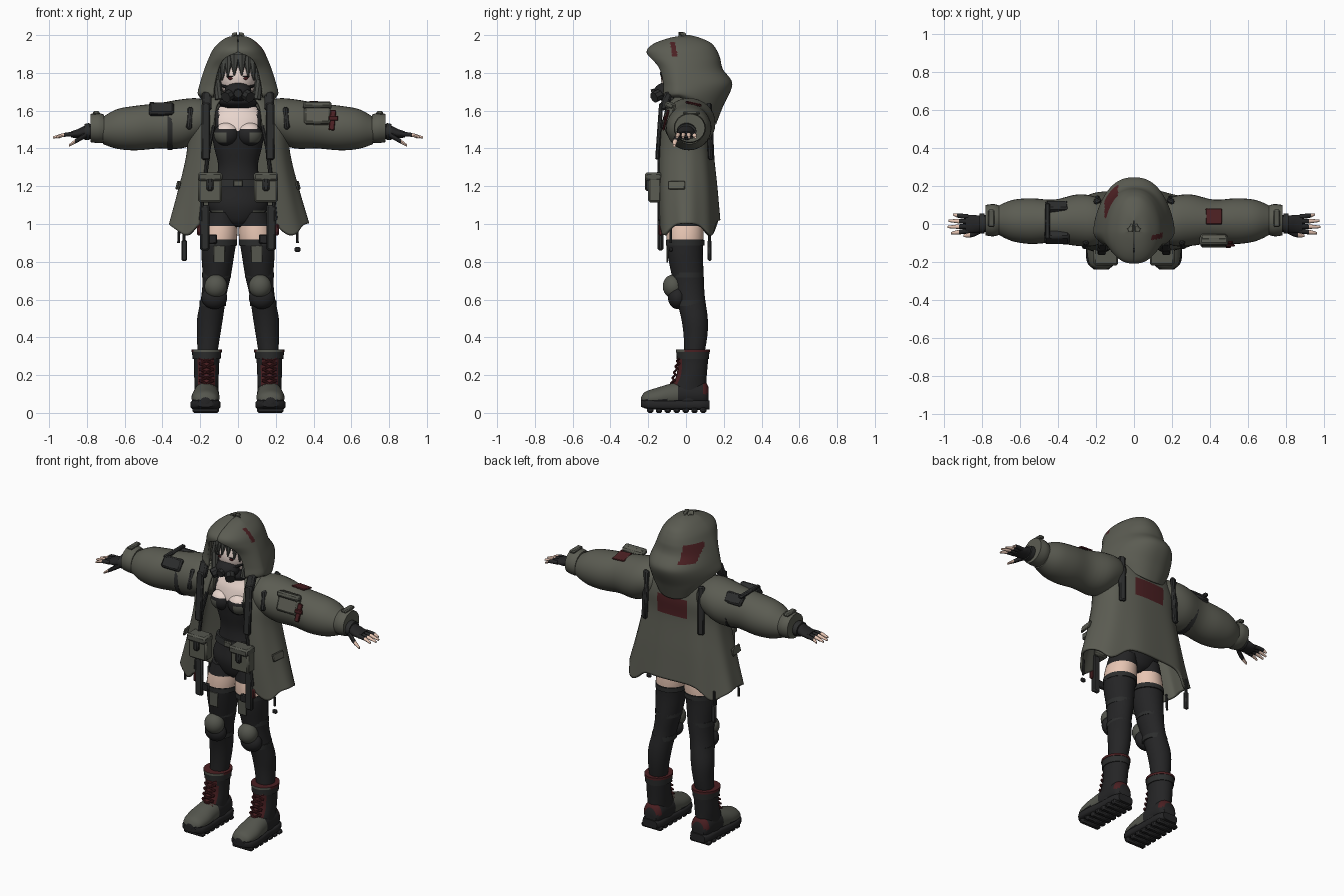
import bpy, bmesh, math
from mathutils import Vector, Matrix, Euler

cube = bpy.data.objects.get("Cube")
if cube:
    bpy.data.objects.remove(cube)

COLOURS = {
    "olive cloth": (.105, .107, .085), "grey patch": (.09, .093, .076), "black fabric": (.018, .018, .019),
    "black webbing": (.025, .026, .026), "dark red": (.07, .014, .016), "pale face": (.85, .7, .64),
    "warm skin": (.8, .56, .45), "dark hair": (.06, .063, .056)}
OLIVE, PATCH, BLACK, WEB, RED, PALE, SKIN, HAIR = COLOURS
MATS, MADE = {}, []
for label, rgb in COLOURS.items():
    m = MATS[label] = bpy.data.materials.new(label)
    m.use_nodes = True
    m.diffuse_color = (*rgb, 1)
    bsdf = next(n for n in m.node_tree.nodes if n.type == 'BSDF_PRINCIPLED')
    bsdf.inputs["Base Color"].default_value = (*rgb, 1)
    bsdf.inputs["Roughness"].default_value = .9

def finish(name, bm, mat, mirror=False, thick=0):
    """Turn a bmesh into an object; mat is a colour name or a rule on the face centre."""
    bmesh.ops.recalc_face_normals(bm, faces=bm.faces[:])
    mesh = bpy.data.meshes.new(name)
    slots = []
    for f in bm.faces:
        label = mat(f.calc_center_median()) if callable(mat) else mat
        if label not in slots:
            slots.append(label)
            mesh.materials.append(MATS[label])
        f.material_index = slots.index(label)
    bm.to_mesh(mesh)
    bm.free()
    ob = bpy.data.objects.new(name, mesh)
    bpy.context.collection.objects.link(ob)
    if thick:
        mod = ob.modifiers.new("Thickness", 'SOLIDIFY')
        mod.thickness, mod.offset = thick, -1
    if mirror:
        ob.modifiers.new("Mirror", 'MIRROR')
    MADE.append(ob)

def blend(rows, t):
    """Smooth interpolation through key rows, t from 0 to 1."""
    p = t * (len(rows) - 1)
    i = min(int(p), len(rows) - 2)
    u = p - i
    a, b, c, d = (rows[max(0, min(len(rows) - 1, i + k))] for k in (-1, 0, 1, 2))
    return [.5 * (2*q + (r - p0)*u + (2*p0 - 5*q + 4*r - s)*u*u + (3*q - p0 - 3*r + s)*u**3)
            for p0, q, r, s in zip(a, b, c, d)]

def sheet(name, point, nu, nv, mat, closed=False, **kw):
    """Grid surface from point(u, v); closed sheets wrap in u and are capped."""
    bm = bmesh.new()
    cols = nu if closed else nu + 1
    g = [[bm.verts.new(point(i / nu, j / nv)) for i in range(cols)] for j in range(nv + 1)]
    for low, high in zip(g, g[1:]):
        for i in range(nu):
            k = (i + 1) % cols
            bm.faces.new((low[i], low[k], high[k], high[i]))
    if closed:
        bm.faces.new(g[0])
        bm.faces.new(g[-1])
    finish(name, bm, mat, **kw)

def power(x, e):
    return math.copysign(abs(x) ** e, x)

def tube(name, rows, mat, axis='z', n=24, steps=4, square=1, mirror=True):
    """Loft of ovals; rows are (position, centre a, centre b, radius a, radius b)."""
    def point(u, v):
        t, a, b, ra, rb = blend(rows, v)
        a += ra * power(math.cos(u * math.tau), square)
        b += rb * power(math.sin(u * math.tau), square)
        return {'x': (t, a, b), 'y': (a, t, b), 'z': (a, b, t)}[axis]
    sheet(name, point, n, steps * (len(rows) - 1), mat, closed=True, mirror=mirror)

def box(name, loc, size, mat, rot=(0, 0, 0), mirror=True):
    bm = bmesh.new()
    bmesh.ops.create_cube(bm, size=1, matrix=Matrix.Diagonal((*size, 1)))
    bmesh.ops.bevel(bm, geom=bm.edges[:], offset=min(.01, min(size) * .3), segments=1, affect='EDGES')
    bm.transform(Matrix.LocRotScale(Vector(loc), Euler(rot), None))
    finish(name, bm, mat, mirror)

def ball(name, loc, size, mat, mirror=True):
    bm = bmesh.new()
    bmesh.ops.create_uvsphere(bm, u_segments=32, v_segments=20, radius=1)
    bm.transform(Matrix.LocRotScale(Vector(loc), None, Vector(size)))
    finish(name, bm, mat, mirror)

def cord(name, pts, r, mat, end=None, mirror=True):
    bm = bmesh.new()
    for p, q in zip(map(Vector, pts), map(Vector, pts[1:])):
        mx = Matrix.LocRotScale((p + q) / 2, (q - p).to_track_quat('Z', 'Y'), None)
        bmesh.ops.create_cone(bm, cap_ends=True, segments=8, radius1=r, depth=(q - p).length,
                              radius2=r if end is None else end, matrix=mx)
    finish(name, bm, mat, mirror)

def open_ring(u, rx, back, front, gap, cy, e):
    """Point on a boxy oval that is open at the front by the half-width gap."""
    a0 = math.asin(min(1, (max(gap, 0) / rx) ** (1 / .85)))
    a = a0 + u * (math.tau - 2 * a0)
    c = math.cos(a)
    return a, rx * power(math.sin(a), .85), cy - (front if c > 0 else back) * power(c, e)

# Jacket body: height, half width, back depth, front depth, half opening
JACKET = [(1.02, .37, .18, .16, .2), (1.2, .325, .165, .165, .18), (1.4, .275, .145, .16, .155),
          (1.52, .265, .145, .145, .13), (1.62, .22, .125, .11, .115), (1.67, .14, .1, .08, .09)]

def jacket(u, v):
    z, *ring = blend(JACKET, v)
    a, x, y = open_ring(u, *ring, 0, .8)
    w = (1 - v) ** 2
    ripple = 1 + .02 * w * math.sin(9 * a)
    return x * ripple, y * ripple, z - .08 * w * math.exp(-((abs(x) - .28) / .07) ** 2)

sheet("jacket_body", jacket, 80, 50, lambda c: RED if c.y > .05 and abs(c.x) < .1
      and 1.42 < c.z < 1.53 else OLIVE, thick=.014)

# Hood: as the jacket, with a last number for the drop at the back
HOOD = [(1.67, .19, .2, .09, .13, .14), (1.69, .213, .235, .1, .13, .07), (1.74, .203, .285, .1, .125, 0),
        (1.82, .178, .235, .12, .105, 0), (1.88, .154, .22, .16, .065, 0), (1.925, .132, .2, .165, -.03, 0),
        (1.96, .1, .17, .12, 0, 0), (1.987, .06, .11, .04, 0, 0), (2.0, .004, .06, -.04, 0, 0)]

def hood(u, v):
    z, rx, back, front, gap, drop = blend(HOOD, v)
    a, x, y = open_ring(u, max(rx, .003), back, front, gap, -.04, 1.1)
    return x, y, z - drop * max(0, -math.cos(a)) ** 1.5

def hood_colour(c):
    tear = c.x > .03 and abs(c.y + .065 + (c.z - 1.925) * .2) < .013 and 1.885 < c.z < 1.965
    patch = c.y > .03 and -.155 < c.x < -.085 and 1.78 < c.z < 1.88
    return RED if tear or patch else OLIVE

sheet("hood", hood, 120, 72, hood_colour, thick=.016)

# Head, hair and mask
ball("head", (0, -.025, 1.775), (.098, .108, .12), PALE, False)
ball("hair_cap", (0, .012, 1.80), (.125, .115, .13), HAIR, False)
for x in (-.085, -.055, -.02, .02, .055, .085):
    y = -.142 + abs(x) * .45
    cord("fringe_lock", [(x * .8, y + .03, 1.89), (x, y, 1.795 - abs(x) * .4)], .032, HAIR, .004, False)
cord("side_hair", [(.1, -.05, 1.86), (.112, -.07, 1.76), (.1, -.085, 1.66)], .022, HAIR)
ball("eye", (.04, -.123, 1.771), (.014, .006, .008), RED)
box("eyelid", (.04, -.128, 1.781), (.038, .008, .005), BLACK, (0, -.08, -.2))
ball("mask", (0, -.105, 1.7), (.072, .065, .05), BLACK, False)
cord("mask_filter", [(.035, -.13, 1.69), (.065, -.17, 1.67)], .03, WEB)
cord("mask_valve", [(0, -.14, 1.7), (0, -.182, 1.69)], .023, WEB, None, False)
cord("mask_strap", [(.05, -.125, 1.72), (.1, -.03, 1.74)], .009, BLACK)
tube("neck_scarf", [(1.615, 0, -.01, .075, .065), (1.645, 0, -.02, .105, .09), (1.69, 0, -.01, .1, .09)],
     BLACK, mirror=False)

# Torso in a fitted suit
def suit(c):
    if c.y < -.02 and abs(c.x) < .1 and 1.5 < c.z < 1.62:
        return PALE
    return PATCH if c.z < 1.07 and c.y < -.02 and .075 < abs(c.x) < .14 else BLACK

tube("torso", [(.985, 0, 0, .03, .05), (1.02, 0, 0, .11, .085), (1.1, 0, 0, .16, .105), (1.2, 0, 0, .13, .09),
               (1.3, 0, -.005, .105, .078), (1.4, 0, -.01, .125, .09), (1.48, 0, -.01, .14, .1),
               (1.56, 0, -.005, .145, .085), (1.62, 0, 0, .1, .06), (1.7, 0, 0, .05, .05)],
     suit, n=56, steps=6, mirror=False)
ball("bust", (.06, -.075, 1.475), (.068, .06, .062), lambda c: PALE if c.z > 1.5 and c.x < .1
     else PATCH if 1.43 < c.z < 1.485 and c.x > .065 else BLACK)
tube("belt", [(1.195, 0, 0, .145, .1), (1.235, 0, 0, .135, .096)], WEB, mirror=False)
box("belt_buckle", (0, -.103, 1.215), (.05, .015, .035), PATCH, mirror=False)

# Legs, knee pads and thigh straps
tube("leg", [(1.06, .085, 0, .075, .09), (.95, .096, -.005, .093, .098), (.85, .106, -.005, .088, .094),
             (.72, .113, .01, .074, .084), (.62, .128, .022, .066, .077), (.5, .148, .045, .068, .07),
             (.4, .156, .05, .06, .062), (.28, .165, .04, .05, .05)],
     lambda c: SKIN if .91 < c.z < .985 else BLACK, n=32, steps=6)
for z, cx, cy, r in ((.9, .1, -.005, .102), (.73, .113, .01, .083), (.58, .133, .026, .076)):
    tube("leg_strap", [(z - .014, cx, cy, r - .006, r), (z + .014, cx, cy, r - .006, r)], WEB)
ball("knee_pad", (.117, -.068, .67), (.06, .055, .062), PATCH)
ball("knee_pad_base", (.125, -.045, .61), (.068, .05, .06), BLACK)
box("thigh_patch", (.1, -.1, .84), (.06, .008, .09), PATCH)

# Boots
tube("boot_shaft", [(.06, .167, .005, .062, .1), (.14, .167, .015, .063, .092), (.2, .167, .03, .065, .08),
                    (.27, .166, .036, .067, .08), (.33, .166, .036, .073, .083)],
     lambda c: RED if c.y < 0 and abs(c.x - .167) < .044 and .11 < c.z < .285 else BLACK, n=40)
tube("boot_collar", [(.285, .166, .036, .074, .085), (.325, .166, .036, .078, .088)], WEB)
tube("boot_trim", [(.322, .166, .036, .08, .09), (.336, .166, .036, .08, .09)],
     lambda c: RED if c.y > 0 else PATCH)
tube("boot_foot", [(-.238, .172, .065, .025, .018), (-.215, .172, .072, .06, .04), (-.15, .172, .08, .074, .054),
                   (-.08, .17, .09, .07, .065), (0, .167, .1, .066, .07), (.09, .167, .1, .062, .07),
                   (.118, .167, .09, .04, .05)], lambda c: PATCH if c.y < -.04 and c.z > .07
     else RED if c.y > .085 and .1 < c.z < .16 else BLACK, axis='y', n=32)
tube("boot_sole", [(-.238, .172, .05, .04, .018), (-.2, .172, .045, .075, .025), (-.12, .172, .042, .08, .026),
                   (-.02, .169, .042, .071, .026), (.08, .167, .042, .069, .026), (.125, .167, .042, .05, .024)],
     BLACK, axis='y', square=.5)
for k in range(7):
    box("sole_tread", (.17, -.19 + .047 * k, .014), (.14, .034, .028), BLACK)
for k in range(5):
    z, y = .14 + .03 * k, -.08 + .008 * k
    for s in (-1, 1):
        cord("boot_lace", [(.167 - s * .038, y + .012, z), (.167, y, z + .015), (.167 + s * .038, y + .015, z + .03)],
             .006, RED)

# Sleeves and cuffs
tube("sleeve", [(.12, .01, 1.555, .09, .085), (.21, .015, 1.55, .13, .115), (.3, .02, 1.53, .135, .13),
                (.42, .015, 1.52, .113, .12), (.54, .015, 1.508, .12, .118), (.64, .018, 1.503, .108, .105),
                (.715, .02, 1.495, .075, .072)], OLIVE, axis='x', n=32)
tube("cuff", [(.71, .02, 1.505, .078, .074), (.74, .02, 1.508, .085, .08), (.78, .02, 1.508, .08, .075)],
     OLIVE, axis='x')
box("cuff_tab", (.75, .03, 1.588), (.035, .09, .018), PATCH)

# Gloved hands with bare fingertips
tube("glove_palm", [(.77, .005, 1.492, .045, .042), (.81, 0, 1.487, .045, .034), (.85, 0, 1.478, .048, .024),
                    (.885, 0, 1.474, .045, .016)], BLACK, axis='x')
tube("glove_strap", [(.785, .003, 1.49, .052, .045), (.812, .003, 1.488, .052, .042)], WEB, axis='x')
for k, reach in enumerate((.962, .98, .975, .95)):
    y = -.037 + .025 * k
    tube("finger", [(.87, y, 1.475, .013, .013), (.92, y * 1.15, 1.472, .012, .011),
                    (reach, y * 1.3, 1.458, .006, .006)], lambda c: SKIN if c.x > .925 else BLACK, axis='x', n=10)
tube("thumb", [(.8, -.03, 1.475, .017, .017), (.85, -.055, 1.445, .014, .014), (.895, -.062, 1.415, .007, .007)],
     lambda c: SKIN if c.x > .862 else BLACK, axis='x', n=10)

# Webbing, pouches and gear worn on both sides: name, place, size, colour, rotation
for part in (
        ("front_strap", (.17, -.142, 1.49), (.045, .022, .3), WEB, (-.07, 0, 0)),
        ("front_strap_upper", (.165, -.108, 1.65), (.05, .04, .1), WEB, (-.4, 0, 0)),
        ("shoulder_strap", (.255, -.105, 1.56), (.03, .03, .12), WEB, (-.25, 0, .3)),
        ("back_strap", (.195, .127, 1.49), (.04, .026, .3), WEB, (.05, 0, -.4)),
        ("hip_pouch", (.148, -.165, 1.185), (.125, .07, .14), OLIVE),
        ("hip_pouch_flap", (.148, -.172, 1.25), (.13, .09, .045), PATCH),
        ("hip_pouch_buckle", (.148, -.203, 1.21), (.035, .03, .07), WEB),
        ("side_pocket_flap", (.316, -.05, 1.205), (.012, .09, .045), OLIVE, (0, -.25, -.12)),
        ("thigh_holster", (.175, -.135, .98), (.05, .03, .24), WEB),
        ("thigh_holster_tab", (.14, -.13, .92), (.06, .02, .05), BLACK),
        ("thigh_red_tab", (.205, -.135, .97), (.022, .02, .06), RED)):
    box(*part)
cord("front_edge_trim", [(.13, -.125, 1.52), (.155, -.14, 1.4), (.18, -.142, 1.2), (.2, -.138, 1.02)], .011, WEB)
cord("hem_cord", [(.31, -.08, 1.0), (.315, -.08, .9)], .007, WEB)
cord("right_back_cord", [(-.285, .125, 1.0), (-.285, .125, .86)], .008, WEB, None, False)

# Gear worn on one side: arm pouches, pocket, ribbon, patch and cord weights
tube("right_arm_strap", [(-.374, .015, 1.518, .122, .126), (-.346, .015, 1.52, .124, .127)], WEB, 'x', mirror=False)
for part in (
        ("right_arm_top_strap", (-.455, .015, 1.637), (.028, .19, .02), WEB),
        ("right_arm_pouch", (-.405, -.07, 1.605), (.13, .05, .075), WEB, (-.6, 0, 0)),
        ("right_arm_back_pouch", (-.405, .09, 1.605), (.12, .04, .07), WEB, (.7, 0, 0)),
        ("left_arm_pocket", (.42, -.088, 1.585), (.14, .04, .12), OLIVE, (-.35, 0, 0)),
        ("left_arm_pocket_flap", (.42, -.088, 1.628), (.15, .05, .035), PATCH, (-.35, 0, 0)),
        ("left_arm_ribbon", (.5, -.107, 1.55), (.03, .012, .11), RED, (-.25, .1, 0)),
        ("left_arm_ribbon_knot", (.505, -.112, 1.56), (.05, .012, .025), RED),
        ("left_arm_patch", (.42, .04, 1.637), (.085, .085, .009), RED, (-.22, .06, 0)),
        ("right_cord_weight", (-.285, .125, .86), (.03, .02, .11), WEB),
        ("left_cord_weight", (.315, -.08, .865), (.03, .02, .025), BLACK)):
    box(*part, mirror=False)

# Smooth shading with sharp edges kept
bpy.ops.object.select_all(action='DESELECT')
for ob in MADE:
    ob.select_set(True)
bpy.context.view_layer.objects.active = MADE[0]
bpy.ops.object.shade_smooth_by_angle(angle=math.radians(40))
